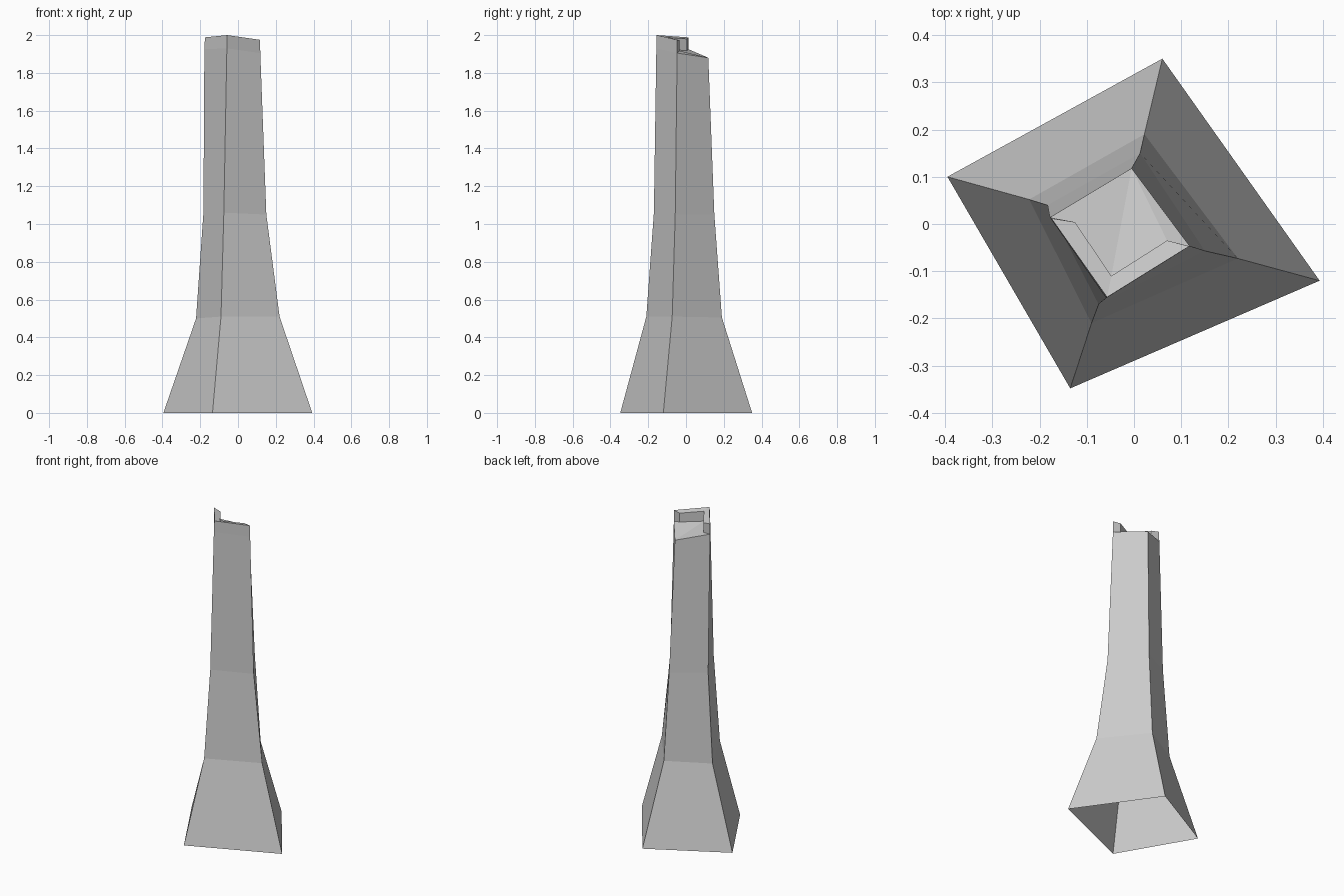
import bpy
import bmesh

cube = bpy.data.objects.get("Cube")
if cube:
    bpy.data.objects.remove(cube, do_unlink=True)

# Single stone colour
stone = bpy.data.materials.new("grey_stone")
stone.use_nodes = True
stone.diffuse_color = (0.6, 0.6, 0.6, 1)
bsdf = stone.node_tree.nodes["Principled BSDF"]
bsdf.inputs["Base Color"].default_value = (0.6, 0.6, 0.6, 1)
bsdf.inputs["Roughness"].default_value = 0.9

bm = bmesh.new()


def loop(points):
    return [bm.verts.new(p) for p in points]


def walls(lower, upper, closed=True):
    """Bridge two matching rows of corners with quads."""
    count = len(lower)
    for i in range(count if closed else count - 1):
        j = (i + 1) % count
        bm.faces.new((lower[i], lower[j], upper[j], upper[i]))


# Tapering shaft, open underneath; corners run west, south, east, north
base = loop([(-0.395, 0.10, 0), (-0.135, -0.348, 0), (0.393, -0.12, 0), (0.06, 0.35, 0)])
flare = loop([(-0.222, 0.052, 0.50), (-0.09, -0.21, 0.51),
              (0.22, -0.073, 0.51), (0.022, 0.19, 0.505)])
waist = loop([(-0.183, 0.04, 1.06), (-0.075, -0.17, 1.06),
              (0.15, -0.057, 1.05), (0.013, 0.15, 1.05)])
rim = loop([(-0.178, 0.014, 1.925), (-0.059, -0.157, 1.93),
            (0.118, -0.047, 1.905), (-0.005, 0.118, 1.88)])
for lower, upper in ((base, flare), (flare, waist), (waist, rim)):
    walls(lower, upper)

# Parapet along two sides, with an inner step
crest = loop([(-0.175, 0.012, 1.988), (-0.057, -0.155, 2.0), (0.117, -0.047, 1.975)])
inner = [(-0.125, 0.004), (-0.048, -0.11), (0.07, -0.035)]
inner_top = loop([(x, y, z) for (x, y), z in zip(inner, (1.98, 1.988, 1.973))])
inner_foot = loop([(x, y, z) for (x, y), z in zip(inner, (1.918, 1.925, 1.917))])
walls(rim[:3], crest, closed=False)
walls(crest, inner_top, closed=False)
walls(inner_top, inner_foot, closed=False)
for end in (0, 2):
    bm.faces.new((rim[end], crest[end], inner_top[end], inner_foot[end]))

# Sloping ledge floor, split along the step corner
west, _, east, north = rim
near_west, corner, near_east = inner_foot
bm.faces.new((west, near_west, north))
bm.faces.new((near_west, corner, north))
bm.faces.new((corner, near_east, north))
bm.faces.new((near_east, east, north))

bmesh.ops.recalc_face_normals(bm, faces=bm.faces)
mesh = bpy.data.meshes.new("tower_shaft")
bm.to_mesh(mesh)
bm.free()
mesh.materials.append(stone)
tower = bpy.data.objects.new("tower_shaft", mesh)
bpy.context.collection.objects.link(tower)
